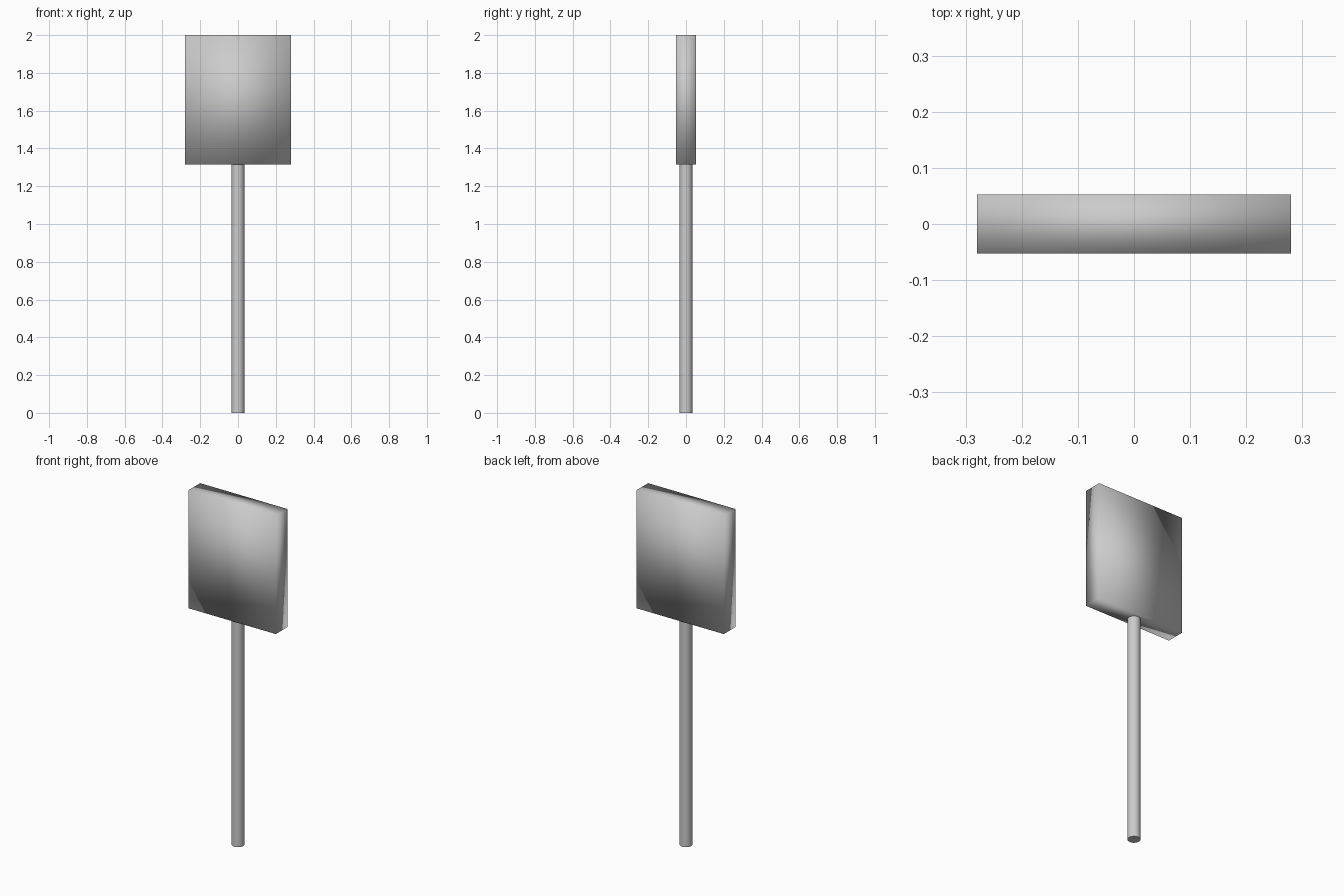
import bpy

if "Cube" in bpy.data.objects:
    bpy.data.objects.remove(bpy.data.objects["Cube"], do_unlink=True)

PANEL_SIZE = (0.56, 0.106, 0.685)
POLE_RADIUS = 0.034
TOP = 2.0
PANEL_BOTTOM = TOP - PANEL_SIZE[2]

# Single light grey finish
grey = bpy.data.materials.new("light_grey")
grey.use_nodes = True
colour = (0.6, 0.6, 0.6, 1)
grey.diffuse_color = colour
grey.node_tree.nodes["Principled BSDF"].inputs["Base Color"].default_value = colour


def finish(name):
    obj = bpy.context.object
    obj.name = name
    obj.data.materials.append(grey)
    return obj


# Rectangular sign panel, softly shaded across its edges
bpy.ops.mesh.primitive_cube_add(size=1, location=(0, 0, (TOP + PANEL_BOTTOM) / 2))
panel = finish("sign_panel")
panel.scale = PANEL_SIZE
bpy.ops.object.transform_apply(location=False, rotation=False, scale=True)
bpy.ops.object.shade_smooth()

# Round pole carrying the panel
bpy.ops.mesh.primitive_cylinder_add(vertices=32, radius=POLE_RADIUS,
                                    depth=PANEL_BOTTOM, location=(0, 0, PANEL_BOTTOM / 2))
finish("pole")
bpy.ops.object.shade_smooth_by_angle()
